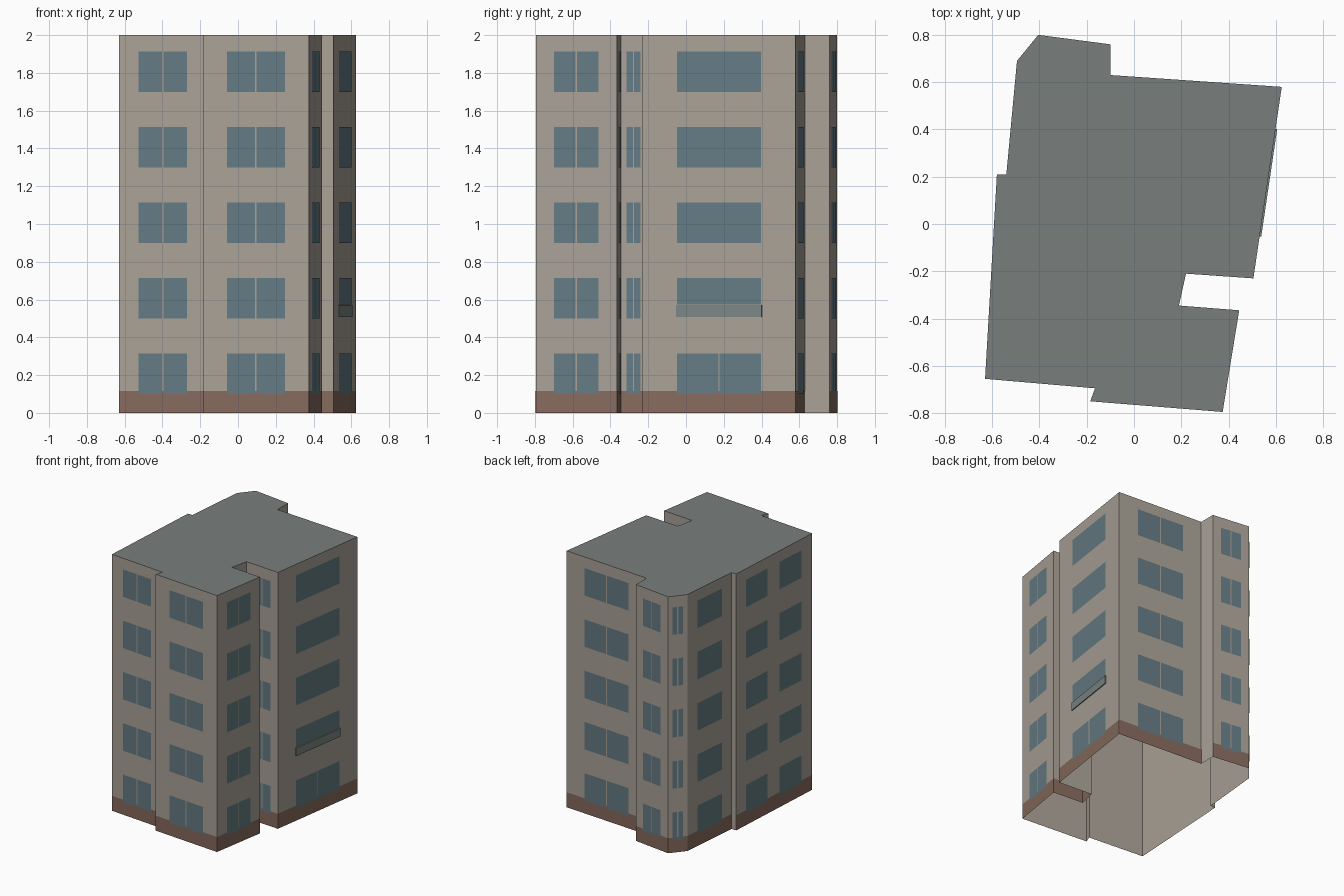
import bpy
from mathutils import Vector

if "Cube" in bpy.data.objects:
    bpy.data.objects.remove(bpy.data.objects["Cube"])

H = 2.0
FLOORS = [0.10 + 0.40 * i for i in range(5)]
WIN_H = 0.214

# footprint, anticlockwise from the front left corner
P = [(-0.63, -0.655), (-0.165, -0.695), (-0.185, -0.75), (0.375, -0.795),
     (0.445, -0.365), (0.19, -0.345), (0.22, -0.21), (0.505, -0.23),
     (0.625, 0.58), (-0.10, 0.63), (-0.10, 0.76), (-0.405, 0.80),
     (-0.495, 0.69), (-0.54, 0.21), (-0.58, 0.21)]
N = len(P)
PLAIN = {1, 9, 13}      # short step walls without base or windows
MAIN, LEFT = 7, 14      # wide balcony wall, long left wall
SINGLE = {12, 14}       # walls with undivided windows


def material(name, rgb):
    m = bpy.data.materials.new(name)
    m.diffuse_color = (*rgb, 1)
    m.use_nodes = True
    m.node_tree.nodes["Principled BSDF"].inputs["Base Color"].default_value = m.diffuse_color
    return m


WALL = material("plaster", (0.40, 0.36, 0.31))
ROOF = material("roof_grey", (0.19, 0.21, 0.20))
GLASS = material("window_glass", (0.13, 0.20, 0.23))
BRICK = material("base_brick", (0.24, 0.145, 0.11))
RAIL = material("balcony_glass", (0.20, 0.24, 0.23))


def make(name, verts, faces, mat):
    me = bpy.data.meshes.new(name)
    me.from_pydata(verts, [], faces)
    me.materials.append(mat)
    ob = bpy.data.objects.new(name, me)
    bpy.context.collection.objects.link(ob)
    return ob


def on_wall(i, t, z, out):
    """Point at fraction t along wall i, pushed outwards."""
    a, b = Vector(P[i]), Vector(P[(i + 1) % N])
    d = b - a
    n = Vector((d.y, -d.x)).normalized()
    p = a + d * t + n * out
    return (p.x, p.y, z)


class Panels:
    """Collects flat wall panels into one mesh."""
    def __init__(self):
        self.v, self.f = [], []

    def add(self, i, t0, t1, z0, z1, out):
        k = len(self.v)
        self.v += [on_wall(i, t0, z0, out), on_wall(i, t1, z0, out),
                   on_wall(i, t1, z1, out), on_wall(i, t0, z1, out)]
        self.f.append((k, k + 1, k + 2, k + 3))


# wall shell, open underneath
make("walls", [(x, y, z) for z in (0, H) for x, y in P],
     [(i, (i + 1) % N, N + (i + 1) % N, N + i) for i in range(N)], WALL)

# flat roof
make("roof", [(x, y, H) for x, y in P], [tuple(range(N))], ROOF)

# brick base band and windows on every main wall
base, windows = Panels(), Panels()
for i in range(N):
    if i in PLAIN:
        continue
    base.add(i, 0, 1, 0, 0.117, 0.001)
    length = (Vector(P[(i + 1) % N]) - Vector(P[i])).length
    g = 0.004 / length                      # half gap between panes
    spans = [(0.13, 0.41), (0.57, 0.86)] if i == LEFT else [(0.225, 0.775)]
    for level, z in enumerate(FLOORS):
        z0 = z + 0.075 if i == MAIN and level == 1 else z
        for t0, t1 in spans:
            m = (t0 + t1) / 2
            if i in SINGLE or (i == MAIN and level > 0):
                panes = [(t0, t1)]
            else:
                panes = [(t0, m - g), (m + g, t1)]
            for a, b in panes:
                windows.add(i, a, b, z0, z + WIN_H, 0.002)
make("brick_base", base.v, base.f, BRICK)
make("windows", windows.v, windows.f, GLASS)

# shallow balcony front under the first floor window
v = [on_wall(MAIN, t, z, o) for z in (0.507, 0.57) for o in (0.0, 0.007) for t in (0.22, 0.78)]
make("balcony_front", v, [(0, 1, 3, 2), (4, 6, 7, 5), (2, 3, 7, 6),
                          (0, 2, 6, 4), (1, 5, 7, 3)], RAIL)
